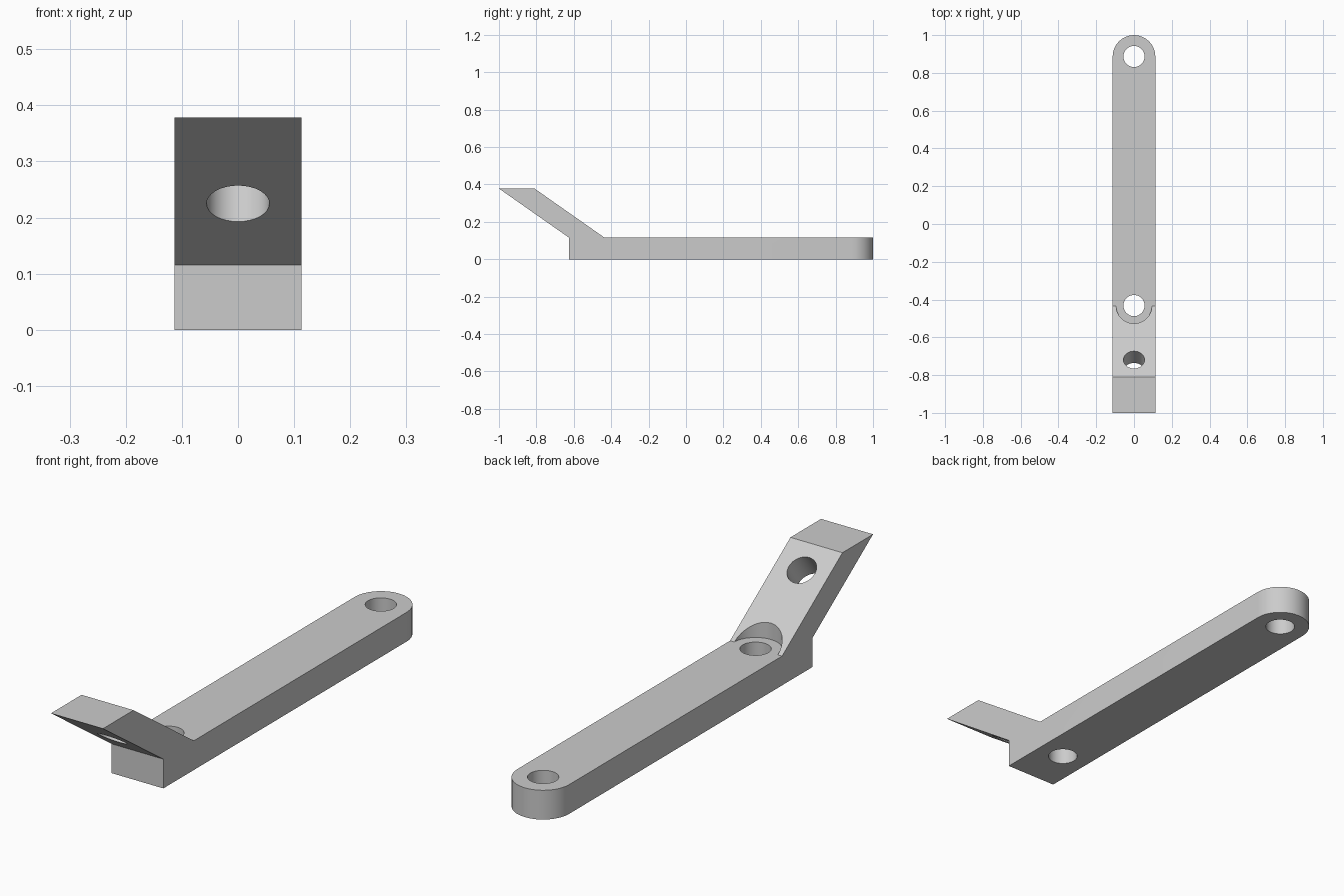
import bpy
import bmesh
import math
from mathutils import Vector, Matrix

cube = bpy.data.objects.get("Cube")
if cube:
    bpy.data.objects.remove(cube, do_unlink=True)

HALF = 0.113            # half width of the bar
THICK = 0.115           # bar thickness
END_Y = 1 - HALF        # centre of the rounded end
SEAT_Y = -0.432         # centre of the hole at the foot of the arm
HOLE_R = 0.056
SLOPE = math.atan2(0.263, 0.375)

grey = bpy.data.materials.new("plain grey")
grey.use_nodes = True
colour = (0.6, 0.6, 0.6, 1)
grey.diffuse_color = colour
grey.node_tree.nodes["Principled BSDF"].inputs["Base Color"].default_value = colour


def prism(name, points, sweep):
    """Extrude a closed outline along a sweep vector."""
    bm = bmesh.new()
    face = bm.faces.new([bm.verts.new(p) for p in points])
    grown = bmesh.ops.extrude_face_region(bm, geom=[face])["geom"]
    bmesh.ops.translate(bm, vec=sweep,
                        verts=[g for g in grown if isinstance(g, bmesh.types.BMVert)])
    bmesh.ops.recalc_face_normals(bm, faces=bm.faces)
    return finish(name, bm)


def cylinder(name, centre, radius, depth, tilt=0):
    bm = bmesh.new()
    place = Matrix.Translation(centre) @ Matrix.Rotation(tilt, 4, "X")
    bmesh.ops.create_cone(bm, cap_ends=True, segments=32, radius1=radius,
                          radius2=radius, depth=depth, matrix=place)
    return finish(name, bm)


def finish(name, bm):
    mesh = bpy.data.meshes.new(name)
    bm.to_mesh(mesh)
    bm.free()
    mesh.materials.append(grey)
    obj = bpy.data.objects.new(name, mesh)
    bpy.context.collection.objects.link(obj)
    return obj


def combine(target, cutter, operation):
    """Apply a boolean and discard the cutter."""
    cutter.hide_render = True
    mod = target.modifiers.new(cutter.name, "BOOLEAN")
    mod.operation = operation
    mod.solver = "EXACT"
    mod.object = cutter
    bpy.context.view_layer.objects.active = target
    bpy.ops.object.modifier_apply(modifier=mod.name)
    bpy.data.objects.remove(cutter, do_unlink=True)


# Side profile: flat bar with a raised slanted arm
side = [(1.1, 0), (-0.625, 0), (-0.625, THICK), (-1, 0.378),
        (-0.81, 0.378), (-0.435, THICK), (1.1, THICK)]
bracket = prism("bracket", [(-HALF, y, z) for y, z in side], Vector((2 * HALF, 0, 0)))

# Plan outline that rounds the back end
arc = [math.pi * i / 16 for i in range(17)]
plan = [(HALF * math.cos(a), END_Y + HALF * math.sin(a)) for a in arc]
plan += [(-HALF, -1.2), (HALF, -1.2)]
outline = prism("rounded_outline", [(x, y, -0.2) for x, y in plan], Vector((0, 0, 1)))
combine(bracket, outline, "INTERSECT")

# Upright holes through the bar
for y in (END_Y, SEAT_Y):
    combine(bracket, cylinder("bar_hole", (0, y, 0), HOLE_R, 0.8), "DIFFERENCE")

# Round screw seat cut into the foot of the arm
combine(bracket, cylinder("screw_seat", (0, SEAT_Y, THICK + 0.2), 0.095, 0.4), "DIFFERENCE")

# Hole square to the slanted arm
combine(bracket, cylinder("arm_hole", (0, -0.75, 0.27), HOLE_R, 0.3, -SLOPE), "DIFFERENCE")

# Smooth the round walls, keep the edges sharp
bpy.ops.object.select_all(action="DESELECT")
bracket.select_set(True)
bpy.context.view_layer.objects.active = bracket
bpy.ops.object.shade_smooth_by_angle(angle=math.radians(25))
